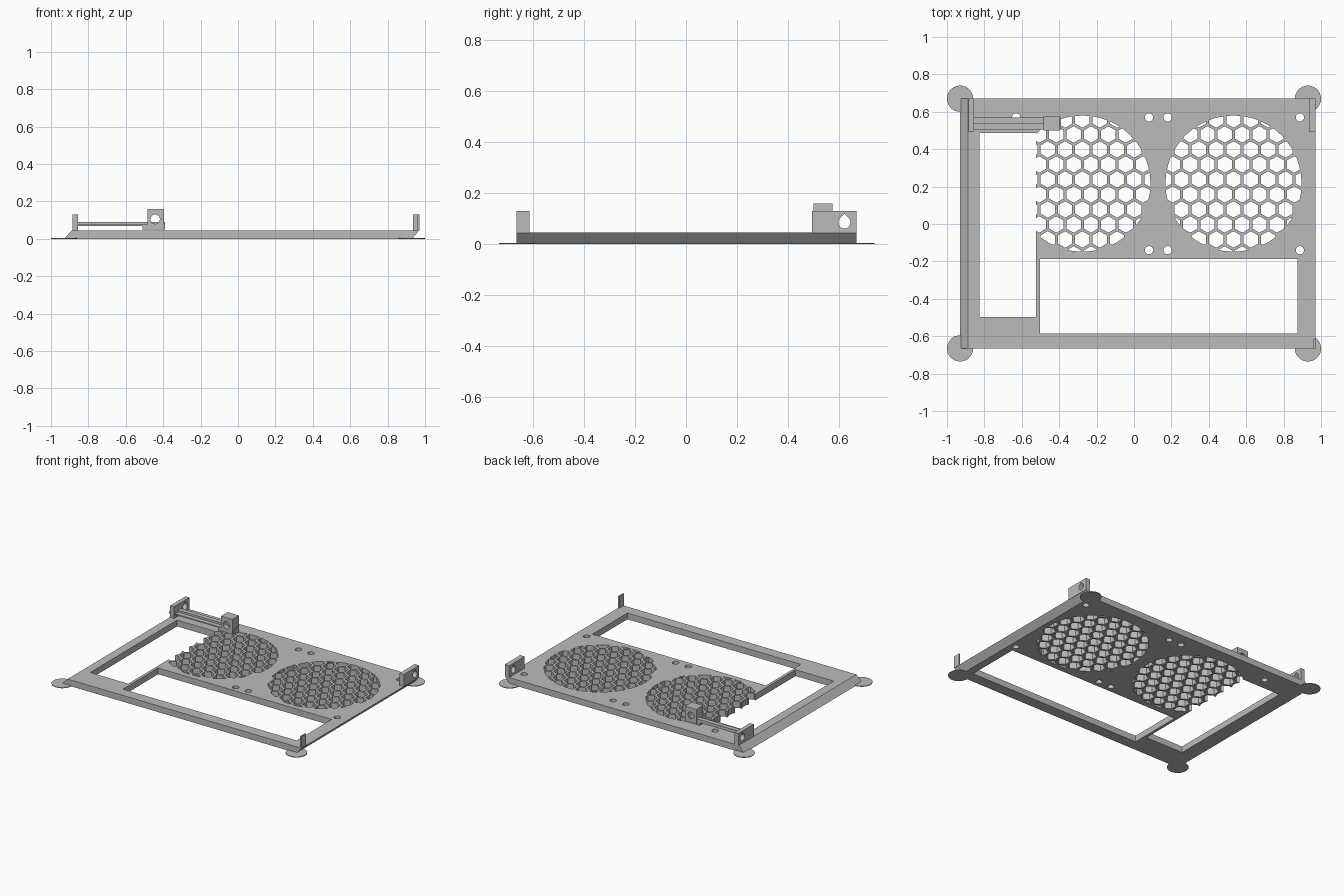
import bpy, bmesh, math
from mathutils import Vector

cube = bpy.data.objects.get("Cube")
if cube:
    bpy.data.objects.remove(cube, do_unlink=True)

grey = bpy.data.materials.new("plain grey")
grey.use_nodes = True
COLOUR = (0.5, 0.5, 0.5, 1)
grey.diffuse_color = COLOUR
grey.node_tree.nodes["Principled BSDF"].inputs["Base Color"].default_value = COLOUR

THICK = 0.045
FAN_Y, FAN_R = 0.216, 0.364
FANS = (-0.276, 0.532)


def prisms(name, outlines, axis, lo, hi):
    """Extrude flat outlines along an axis into one mesh object."""
    place = {"x": lambda a, b, t: (t, a, b),
             "y": lambda a, b, t: (a, t, b),
             "z": lambda a, b, t: (a, b, t)}[axis]
    bm = bmesh.new()
    for pts in outlines:
        face = bm.faces.new([bm.verts.new(place(a, b, lo)) for a, b in pts])
        step = Vector(place(0, 0, hi - lo))
        out = bmesh.ops.extrude_face_region(bm, geom=[face], use_keep_orig=True)
        bmesh.ops.translate(bm, vec=step,
                            verts=[g for g in out["geom"] if isinstance(g, bmesh.types.BMVert)])
    bmesh.ops.recalc_face_normals(bm, faces=bm.faces)
    mesh = bpy.data.meshes.new(name)
    bm.to_mesh(mesh)
    bm.free()
    mesh.materials.append(grey)
    obj = bpy.data.objects.new(name, mesh)
    bpy.context.collection.objects.link(obj)
    return obj


def rect(x0, x1, y0, y1):
    return [(x0, y0), (x1, y0), (x1, y1), (x0, y1)]


def circle(cx, cy, r, n=32, turn=0.0):
    return [(cx + r * math.cos(turn + i * math.tau / n),
             cy + r * math.sin(turn + i * math.tau / n)) for i in range(n)]


def box(name, x0, x1, y0, y1, z0, z1):
    return prisms(name, [rect(x0, x1, y0, y1)], "z", z0, z1)


def cut(obj, cutter, operation="DIFFERENCE"):
    mod = obj.modifiers.new("cut", "BOOLEAN")
    mod.operation, mod.solver, mod.object = operation, "EXACT", cutter
    bpy.context.view_layer.objects.active = obj
    bpy.ops.object.modifier_apply(modifier=mod.name)
    bpy.data.objects.remove(cutter, do_unlink=True)


# Base plate with both ends slanted the same way
plate = prisms("base_plate", [[(-0.93, 0), (0.93, 0), (0.97, THICK), (-0.888, THICK)]],
               "y", -0.665, 0.67)

# Honeycomb grilles, trimmed to each fan circle
PITCH, WALL = 0.0926, 0.016
ROW = PITCH * math.sqrt(3) / 2
for fx in FANS:
    cells = []
    for j in range(-5, 6):
        for i in range(-5, 6):
            cx = fx + (i + 0.5 * (j % 2)) * PITCH
            cy = FAN_Y + 0.022 + j * ROW
            if math.hypot(cx - fx, cy - FAN_Y) < FAN_R + 0.03:
                cells.append(circle(cx, cy, (PITCH - WALL) / math.sqrt(3), 6, math.pi / 6))
    grille = prisms("grille_cutter", cells, "z", -0.1, 0.1)
    cut(grille, prisms("fan_trim", [circle(fx, FAN_Y, FAN_R, 48)], "z", -0.2, 0.2), "INTERSECT")
    cut(plate, grille)

# Windows and screw holes
cut(plate, prisms("side_window", [rect(-0.825, -0.523, -0.497, 0.487)], "z", -0.1, 0.1))
cut(plate, prisms("front_window", [rect(-0.503, 0.875, -0.585, -0.188)], "z", -0.1, 0.1))
screws = [(x, y) for x in (0.08, 0.18, 0.887) for y in (0.57, -0.14)] + [(-0.63, 0.57)]
cut(plate, prisms("screw_holes", [circle(x, y, 0.022, 24) for x, y in screws], "z", -0.1, 0.1))

# Round corner pads
for xs, x in (("right", -0.93), ("left", 0.93)):
    for ys, y in (("front", -0.665), ("back", 0.67)):
        prisms(f"{ys}_{xs}_pad", [circle(x, y, 0.07, 40)], "z", 0, 0.005)

# Rear brackets with teardrop holes
for name, x0, x1 in (("right_bracket", -0.885, -0.855), ("left_bracket", 0.935, 0.97)):
    bracket = box(name, x0, x1, 0.495, 0.67, THICK - 0.002, 0.13)
    arc = [(0.622 + 0.024 * math.cos(a), 0.085 + 0.024 * math.sin(a))
           for a in (math.radians(135 + 15 * k) for k in range(19))]
    cut(bracket, prisms("teardrop", [arc + [(0.622, 0.085 + 0.034)]], "x", x0 - 0.1, x1 + 0.1))

# Thin front tab
box("front_tab", 0.96, 0.97, -0.665, -0.615, THICK - 0.002, 0.13)

# Stepped arm and drilled block at its end
box("arm_back_rail", -0.86, -0.39, 0.537, 0.57, 0.068, 0.09)
box("arm_front_ledge", -0.86, -0.39, 0.505, 0.538, 0.068, 0.076)
box("arm_foot", -0.51, -0.39, 0.505, 0.57, 0.05, 0.069)
block = box("arm_block", -0.485, -0.395, 0.5, 0.575, 0.055, 0.16)
cut(block, prisms("block_hole", [circle(-0.443, 0.105, 0.025)], "y", 0.4, 0.7))
